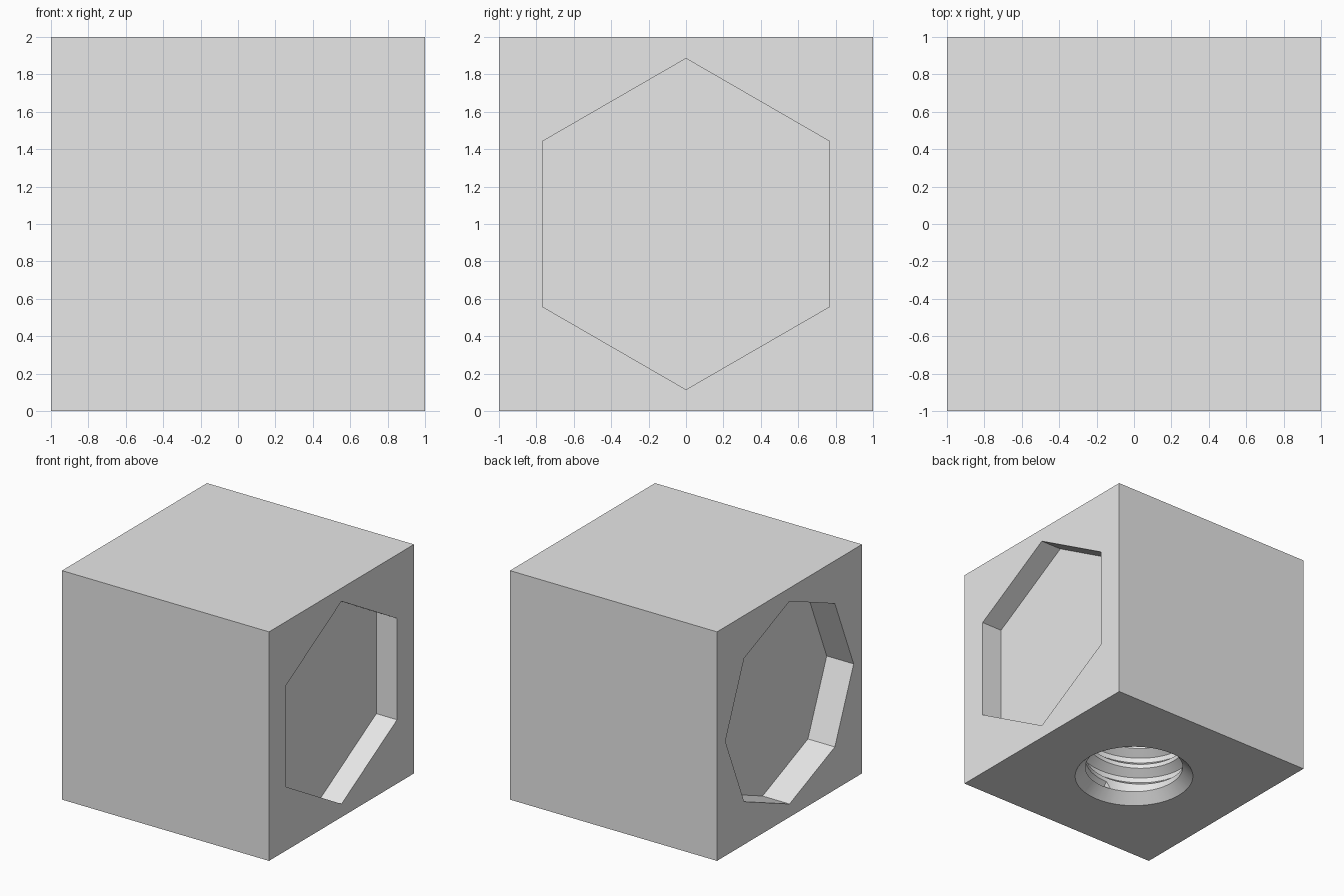
import bpy, bmesh
from math import sin, cos, pi, tau

if "Cube" in bpy.data.objects:
    bpy.data.objects.remove(bpy.data.objects["Cube"], do_unlink=True)

grey = bpy.data.materials.new("light grey")
grey.use_nodes = True
grey.diffuse_color = (0.8, 0.8, 0.8, 1)
grey.node_tree.nodes["Principled BSDF"].inputs["Base Color"].default_value = (0.8, 0.8, 0.8, 1)


def make_object(name, bm):
    bmesh.ops.recalc_face_normals(bm, faces=bm.faces)
    mesh = bpy.data.meshes.new(name)
    bm.to_mesh(mesh)
    bm.free()
    mesh.materials.append(grey)
    obj = bpy.data.objects.new(name, mesh)
    bpy.context.collection.objects.link(obj)
    return obj


def polygon_cutter(name, sides, radius, x0, x1):
    """Prism along x with one corner pointing up."""
    bm = bmesh.new()
    ring = [bm.verts.new((x0, radius * sin(tau * i / sides), 1 + radius * cos(tau * i / sides)))
            for i in range(sides)]
    base = bm.faces.new(ring)
    out = bmesh.ops.extrude_face_region(bm, geom=[base])
    top = [v for v in out["geom"] if isinstance(v, bmesh.types.BMVert)]
    bmesh.ops.translate(bm, verts=top, vec=(x1 - x0, 0, 0))
    return make_object(name, bm)


def thread_cutter(name, rim, minor, major, pitch, depth, segments=64):
    """Closed plug with a conical mouth and a helical ridge around it."""
    mouth = rim - minor
    # one turn of the thread: fraction of pitch, radius
    turn = [(0.0, minor), (0.2, minor), (0.48, major), (0.72, major)]
    turns = int(depth / pitch) + 2
    bm = bmesh.new()
    columns = []
    for s in range(segments + 1):
        a = tau * s / segments
        points = [(rim + 0.05, -0.05), (minor, mouth)]
        for k in range(-2, turns):
            for f, r in turn:
                z = pitch * (k + f + s / segments)
                if z <= mouth:
                    points.append((minor, mouth))
                elif z >= depth:
                    points.append((minor, depth))
                else:
                    points.append((r, z))
        points.append((minor, depth))
        columns.append([bm.verts.new((r * cos(a), r * sin(a), z)) for r, z in points])
    for left, right in zip(columns, columns[1:]):
        for i in range(len(left) - 1):
            bm.faces.new((left[i], right[i], right[i + 1], left[i + 1]))
    bmesh.ops.remove_doubles(bm, verts=bm.verts, dist=0.0005)
    bmesh.ops.holes_fill(bm, edges=[e for e in bm.edges if e.is_boundary], sides=0)
    bmesh.ops.triangulate(bm, faces=bm.faces)
    return make_object(name, bm)


# Solid block
bm = bmesh.new()
bmesh.ops.create_cube(bm, size=2)
bmesh.ops.translate(bm, verts=bm.verts, vec=(0, 0, 1))
block = make_object("block", bm)

# Six-sided pocket, eight-sided pocket and threaded hole underneath
cutters = [
    polygon_cutter("hexagon_pocket", 6, 0.885, 0.8, 1.2),
    polygon_cutter("octagon_pocket", 8, 0.885, -1.2, -0.74),
    thread_cutter("threaded_hole", 0.49, 0.405, 0.475, 0.19, 1.0),
]
bpy.context.view_layer.objects.active = block
for cutter in cutters:
    cutter.hide_render = True
    mod = block.modifiers.new(cutter.name, "BOOLEAN")
    mod.operation = "DIFFERENCE"
    mod.solver = "EXACT"
    mod.object = cutter
    bpy.ops.object.modifier_apply(modifier=mod.name)
    bpy.data.objects.remove(cutter, do_unlink=True)

# Smooth the round walls, keep the edges crisp
bpy.ops.object.select_all(action="DESELECT")
block.select_set(True)
bpy.ops.object.shade_smooth_by_angle(angle=pi / 9)
